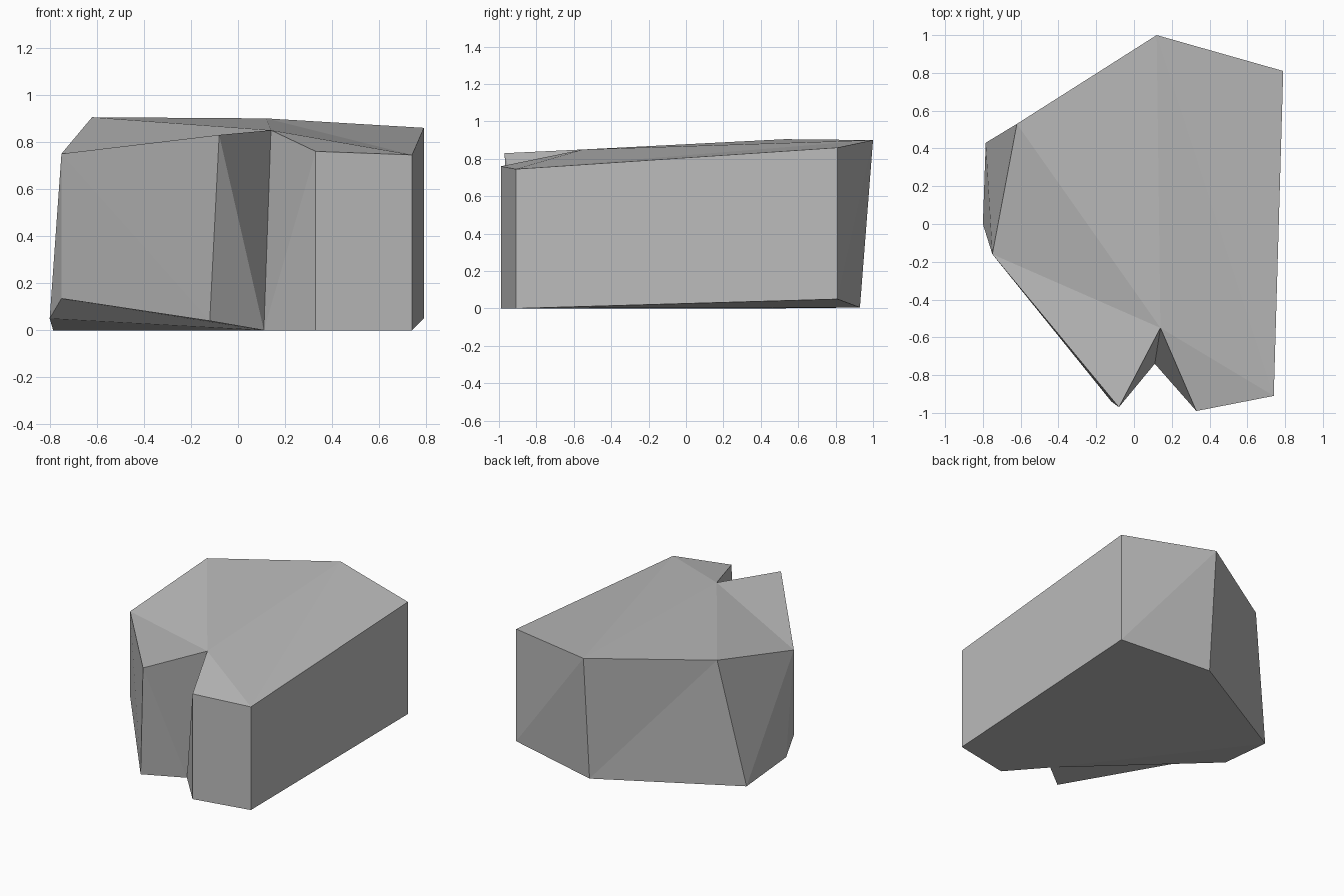
import bpy
import bmesh

default_cube = bpy.data.objects.get("Cube")
if default_cube:
    bpy.data.objects.remove(default_cube, do_unlink=True)

# Plain stone colour
stone = bpy.data.materials.new("stone_grey")
stone.use_nodes = True
grey = (0.5, 0.5, 0.5, 1.0)
stone.diffuse_color = grey
stone.node_tree.nodes["Principled BSDF"].inputs["Base Color"].default_value = grey

# Matching corner rings, clockwise from the rear corner; NOTCH is the cleft
upper_corners = [
    (0.12, 1.0, 0.9), (0.79, 0.81, 0.86), (0.74, -0.91, 0.745), (0.33, -0.99, 0.76),
    (0.14, -0.55, 0.85), (-0.08, -0.97, 0.83), (-0.75, -0.16, 0.75), (-0.62, 0.53, 0.905),
]
lower_corners = [
    (0.12, 0.93, 0.005), (0.79, 0.81, 0.05), (0.74, -0.91, 0), (0.33, -0.99, 0),
    (0.11, -0.74, 0), (-0.12, -0.94, 0.04), (-0.75, -0.16, 0.135), (-0.785, 0.43, 0),
]
REAR, SIDE, FRONT, NOTCH, BROW, CHEEK, HEEL = 0, 1, 2, 4, 5, 6, 7

bm = bmesh.new()
upper = [bm.verts.new(p) for p in upper_corners]
lower = [bm.verts.new(p) for p in lower_corners]
chip = bm.verts.new((-0.8, 0, 0.05))
count = len(upper)

# Faceted walls: each panel is split along one diagonal
for i in range(count):
    j = (i + 1) % count
    if i in (NOTCH, BROW):
        bm.faces.new((upper[i], upper[j], lower[i]))
        bm.faces.new((upper[j], lower[j], lower[i]))
    else:
        bm.faces.new((upper[i], upper[j], lower[j]))
        if i == CHEEK:
            # The chipped lower corner adds a point to this panel
            bm.faces.new((upper[i], lower[j], chip))
            bm.faces.new((upper[i], chip, lower[i]))
        else:
            bm.faces.new((upper[i], lower[j], lower[i]))


# Top and underside fan out from the cleft, with one corner cut off
def fan_cap(ring, rim):
    bm.faces.new((ring[REAR], ring[SIDE], ring[FRONT]))
    for a, b in zip(rim, rim[1:]):
        bm.faces.new((ring[NOTCH], a, b))


fan_cap(upper, upper[BROW:] + [upper[REAR]] + upper[FRONT:NOTCH])
fan_cap(lower, lower[BROW:HEEL] + [chip, lower[HEEL], lower[REAR]] + lower[FRONT:NOTCH])

bmesh.ops.recalc_face_normals(bm, faces=bm.faces[:])
mesh = bpy.data.meshes.new("rock")
bm.to_mesh(mesh)
bm.free()
mesh.materials.append(stone)
rock = bpy.data.objects.new("rock", mesh)
bpy.context.collection.objects.link(rock)
